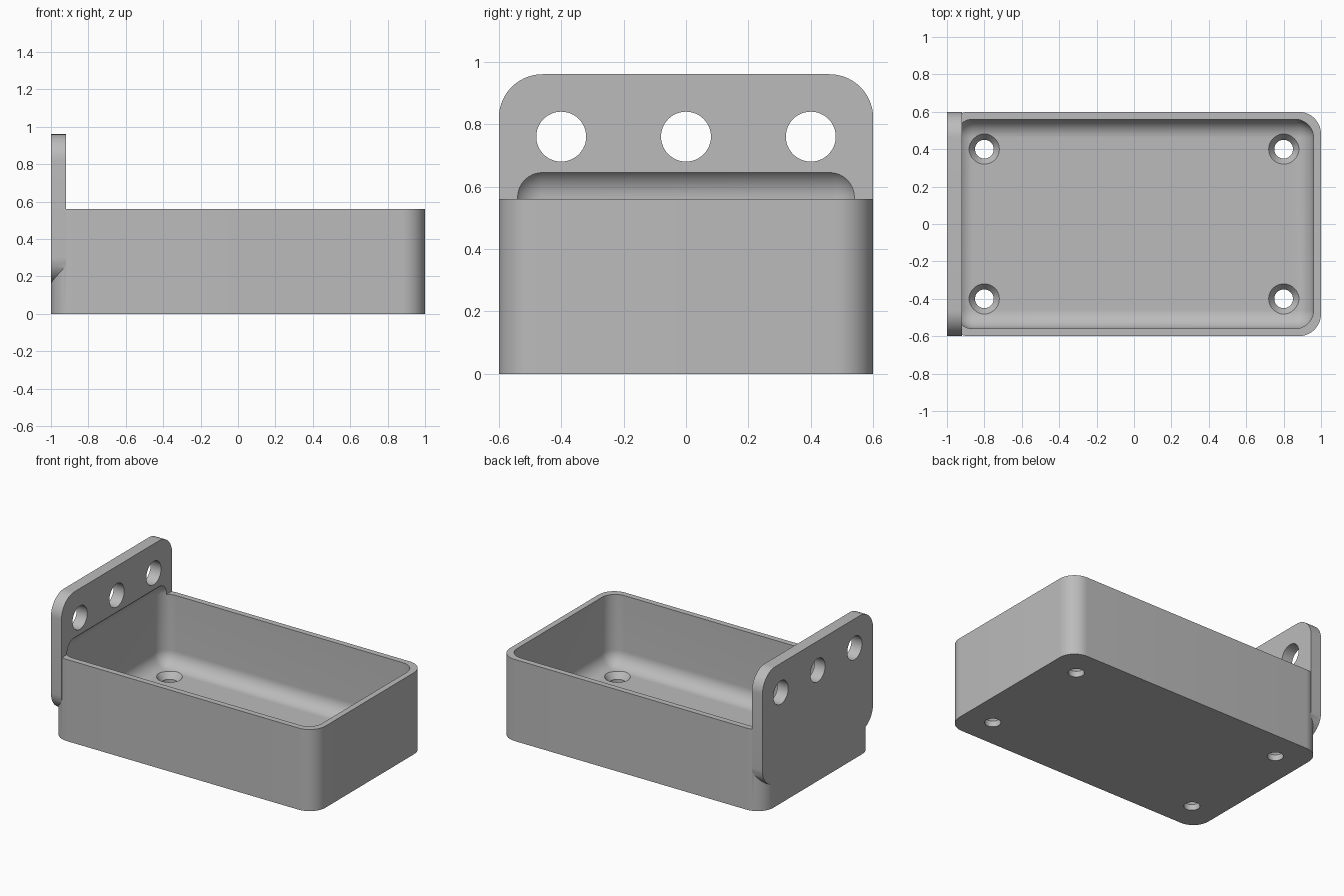
import bpy, bmesh, math
from mathutils import Matrix, Vector

default = bpy.data.objects.get("Cube")
if default:
    bpy.data.objects.remove(default)

grey = bpy.data.materials.new("plain grey")
grey.use_nodes = True
grey.diffuse_color = (0.5, 0.5, 0.5, 1)
grey.node_tree.nodes["Principled BSDF"].inputs["Base Color"].default_value = (0.5, 0.5, 0.5, 1)


def make_object(name, bm):
    bmesh.ops.recalc_face_normals(bm, faces=bm.faces)
    mesh = bpy.data.meshes.new(name)
    bm.to_mesh(mesh)
    bm.free()
    mesh.materials.append(grey)
    obj = bpy.data.objects.new(name, mesh)
    bpy.context.collection.objects.link(obj)
    return obj


def rounded_box(name, low, high, radius, axis=None):
    """Box with edges along one axis rounded, or all edges if axis is None."""
    low, high = Vector(low), Vector(high)
    bm = bmesh.new()
    bmesh.ops.create_cube(bm, size=1)
    bmesh.ops.scale(bm, vec=high - low, verts=bm.verts)
    bmesh.ops.translate(bm, vec=(low + high) / 2, verts=bm.verts)
    edges = [e for e in bm.edges if axis is None
             or abs((e.verts[0].co - e.verts[1].co)[axis]) > 0.001]
    bmesh.ops.bevel(bm, geom=edges, offset=radius, offset_type='OFFSET',
                    segments=14, profile=0.5, affect='EDGES')
    return make_object(name, bm)


def cone(name, centre, r_low, r_high, depth, along_x=False):
    bm = bmesh.new()
    matrix = Matrix.Translation(centre)
    if along_x:
        matrix = matrix @ Matrix.Rotation(math.pi / 2, 4, 'Y')
    bmesh.ops.create_cone(bm, cap_ends=True, segments=48, radius1=r_low,
                          radius2=r_high, depth=depth, matrix=matrix)
    return make_object(name, bm)


def combine(target, tool, operation):
    mod = target.modifiers.new("combine", 'BOOLEAN')
    mod.operation = operation
    mod.solver = 'EXACT'
    mod.object = tool
    bpy.ops.object.select_all(action='DESELECT')
    bpy.context.view_layer.objects.active = target
    target.select_set(True)
    bpy.ops.object.modifier_apply(modifier=mod.name)
    bpy.data.objects.remove(tool)


# Tray block with an upright mounting plate on one end
tray = rounded_box("tray_with_mounting_plate", (-1, -0.6, 0), (1, 0.6, 0.56), 0.12, axis=2)
plate = rounded_box("mounting_plate", (-1, -0.6, 0.16), (-0.92, 0.6, 0.96), 0.14, axis=0)
combine(tray, plate, 'UNION')

# Filleted cavity, which also bites into the plate
cavity = rounded_box("cavity", (-0.96, -0.56, 0.08), (0.96, 0.56, 0.665), 0.1)
combine(tray, cavity, 'DIFFERENCE')

# Round holes through the plate
for y in (-0.4, 0, 0.4):
    combine(tray, cone("plate_hole", (-0.96, y, 0.76), 0.08, 0.08, 0.3, True), 'DIFFERENCE')

# Countersunk screw holes through the floor
for x in (-0.8, 0.8):
    for y in (-0.4, 0.4):
        combine(tray, cone("screw_hole", (x, y, 0.04), 0.05, 0.05, 0.3), 'DIFFERENCE')
        combine(tray, cone("countersink", (x, y, 0.07), 0.05, 0.095, 0.06), 'DIFFERENCE')

bpy.ops.object.shade_smooth_by_angle(angle=math.radians(30))
